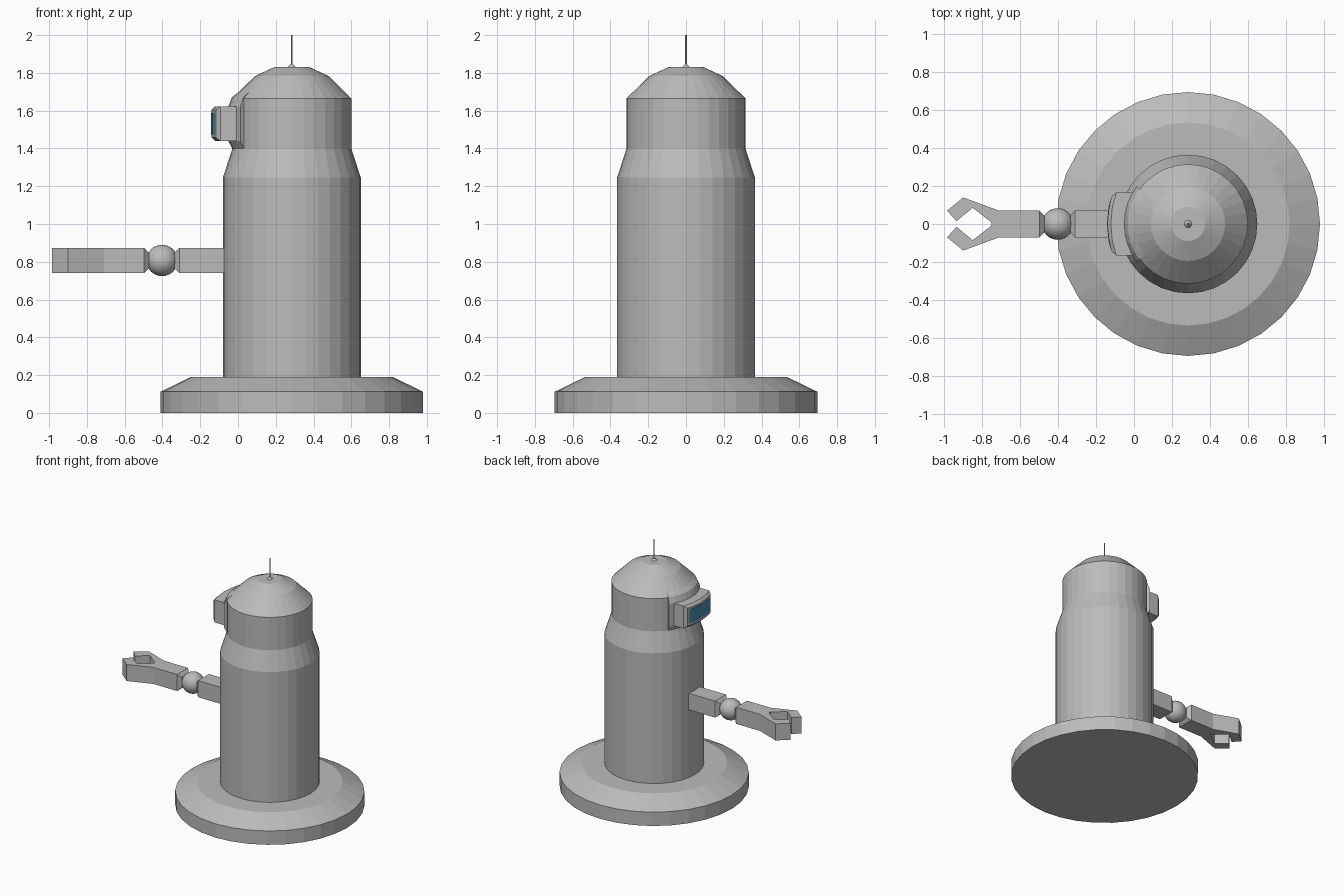
import bpy, bmesh, math
from mathutils import Vector

cube = bpy.data.objects.get("Cube")
if cube:
    bpy.data.objects.remove(cube, do_unlink=True)

CX = 0.285      # axis of the round body
ARM_Z = 0.807   # height of the arm


def material(name, rgb):
    m = bpy.data.materials.new(name)
    m.use_nodes = True
    m.diffuse_color = (*rgb, 1)
    m.node_tree.nodes["Principled BSDF"].inputs["Base Color"].default_value = (*rgb, 1)
    return m


GREY = material("grey metal", (0.5, 0.5, 0.5))
BLUE = material("blue glass", (0.07, 0.27, 0.42))


def finish(name, bm, mat=GREY):
    bmesh.ops.recalc_face_normals(bm, faces=bm.faces)
    me = bpy.data.meshes.new(name)
    bm.to_mesh(me)
    bm.free()
    me.materials.append(mat)
    ob = bpy.data.objects.new(name, me)
    bpy.context.collection.objects.link(ob)
    return ob


def lathe(name, profile, sides=32):
    """Closed solid of revolution around the body axis."""
    bm = bmesh.new()
    rings = [[bm.verts.new((CX + r * math.cos(math.tau * i / sides),
                            r * math.sin(math.tau * i / sides), z))
              for i in range(sides)] for r, z in profile]
    for a, b in zip(rings, rings[1:]):
        for i in range(sides):
            j = (i + 1) % sides
            bm.faces.new((a[i], a[j], b[j], b[i]))
    bm.faces.new(rings[0])
    bm.faces.new(rings[-1])
    return finish(name, bm)


def sector(name, profile, half_angle, steps):
    """Closed profile swept part way round the side that faces -x."""
    bm = bmesh.new()
    rows = []
    for i in range(steps + 1):
        a = math.pi + half_angle * (2 * i / steps - 1)
        rows.append([bm.verts.new((CX + r * math.cos(a), r * math.sin(a), z))
                     for r, z in profile])
    n = len(profile)
    for a, b in zip(rows, rows[1:]):
        for i in range(n):
            j = (i + 1) % n
            bm.faces.new((a[i], a[j], b[j], b[i]))
    bm.faces.new(rows[0])
    bm.faces.new(rows[-1])
    return finish(name, bm)


def prism(name, half, z0, z1, mat=GREY, chamfer=0, chamfer_x=None):
    """Extrude an outline mirrored in y; optionally chamfer the end at chamfer_x."""
    outline = half + [(x, -y) for x, y in reversed(half) if y > 0]
    bm = bmesh.new()
    face = bm.faces.new([bm.verts.new((x, y, z0)) for x, y in outline])
    top = bmesh.ops.extrude_face_region(bm, geom=[face])["geom"]
    bmesh.ops.translate(bm, vec=Vector((0, 0, z1 - z0)),
                        verts=[v for v in top if isinstance(v, bmesh.types.BMVert)])
    if chamfer:
        ends = [e for e in bm.edges
                if all(abs(v.co.x - chamfer_x) < 0.032 for v in e.verts)
                and (abs(e.verts[0].co.z - e.verts[1].co.z) < 1e-4
                     or max(abs(v.co.y) for v in e.verts) > 0.05)]
        bmesh.ops.bevel(bm, geom=ends, offset=chamfer, segments=1, affect='EDGES')
    return finish(name, bm, mat)


# Base, body and domed head
lathe("base", [(0.695, 0), (0.695, 0.112), (0.535, 0.19)])
lathe("body", [(0.365, 0.15), (0.365, 1.245), (0.315, 1.4), (0.315, 1.665)])
lathe("dome", [(0.315, 1.665), (0.195, 1.783), (0.09, 1.832)])

# Antenna
lathe("antenna_mount", [(0.022, 1.83), (0.006, 1.846)], 12)
lathe("antenna", [(0.004, 1.83), (0.004, 2.0)], 8)

# Eye hood wrapped around the head, with the visor box and its glass
sector("eye_hood", [(0.25, 1.4), (0.315, 1.4), (0.337, 1.44), (0.337, 1.62),
                    (0.318, 1.67), (0.268, 1.708), (0.22, 1.68)], math.radians(36), 8)
prism("visor", [(0.05, 0.165), (-0.112, 0.165), (-0.132, 0.09), (-0.14, 0.0)],
      1.44, 1.622, chamfer=0.018, chamfer_x=-0.125)
prism("visor_glass", [(-0.11, 0.13), (-0.123, 0.13), (-0.134, 0.09), (-0.142, 0.0)],
      1.475, 1.588, BLUE)

# Arm: upper arm, elbow ball, forearm ending in a two-fingered claw
Z0, Z1 = ARM_Z - 0.067, ARM_Z + 0.067
prism("upper_arm", [(0.0, 0.07), (-0.335, 0.07)], Z0, Z1, chamfer=0.025, chamfer_x=-0.335)
prism("forearm_claw", [(-0.472, 0.07), (-0.71, 0.07), (-0.9, 0.14), (-0.985, 0.07),
                       (-0.935, 0.015), (-0.85, 0.085), (-0.75, 0.008)],
      Z0, Z1, chamfer=0.025, chamfer_x=-0.472)
bm = bmesh.new()
bmesh.ops.create_uvsphere(bm, u_segments=32, v_segments=16, radius=0.083)
bmesh.ops.translate(bm, verts=bm.verts, vec=Vector((-0.402, 0, ARM_Z)))
for f in bm.faces:
    f.smooth = True
finish("elbow_ball", bm)
